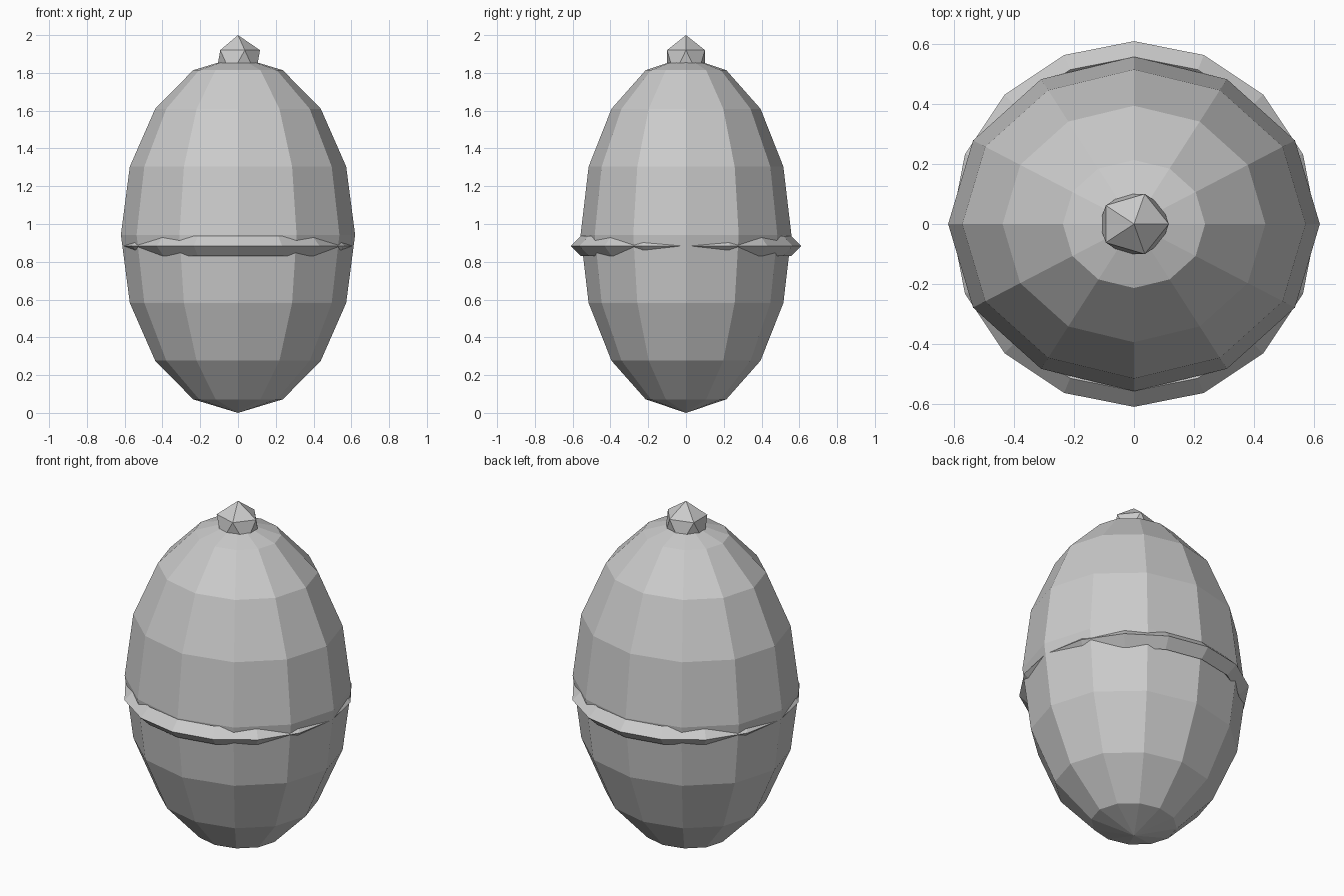
import bpy

cube = bpy.data.objects.get("Cube")
if cube:
    bpy.data.objects.remove(cube, do_unlink=True)

grey = bpy.data.materials.new("plain grey")
grey.use_nodes = True
colour = (0.6, 0.6, 0.6, 1)
grey.diffuse_color = colour
grey.node_tree.nodes["Principled BSDF"].inputs["Base Color"].default_value = colour


def finish(name, scale=(1, 1, 1)):
    """Name, scale and colour the newest primitive, keeping it faceted."""
    part = bpy.context.object
    part.name = part.data.name = name
    part.scale = scale
    bpy.ops.object.transform_apply(location=False, rotation=False, scale=True)
    part.data.materials.append(grey)
    bpy.ops.object.shade_flat()
    return part


# Egg-shaped shell, slightly flattened front to back
bpy.ops.mesh.primitive_uv_sphere_add(segments=12, ring_count=8, radius=1,
                                     location=(0, 0, 0.943))
finish("egg_body", (0.62, 0.558, 0.943))

# Thin belt with a diamond cross-section, partly sunk into the shell
bpy.ops.mesh.primitive_torus_add(major_segments=16, minor_segments=4,
                                 major_radius=0.557, minor_radius=0.053,
                                 location=(0, 0, 0.884))
finish("belt")

# Faceted gem on top
bpy.ops.mesh.primitive_ico_sphere_add(subdivisions=1, radius=1,
                                      location=(0, 0, 1.856))
finish("top_gem", (0.13, 0.118, 0.144))
